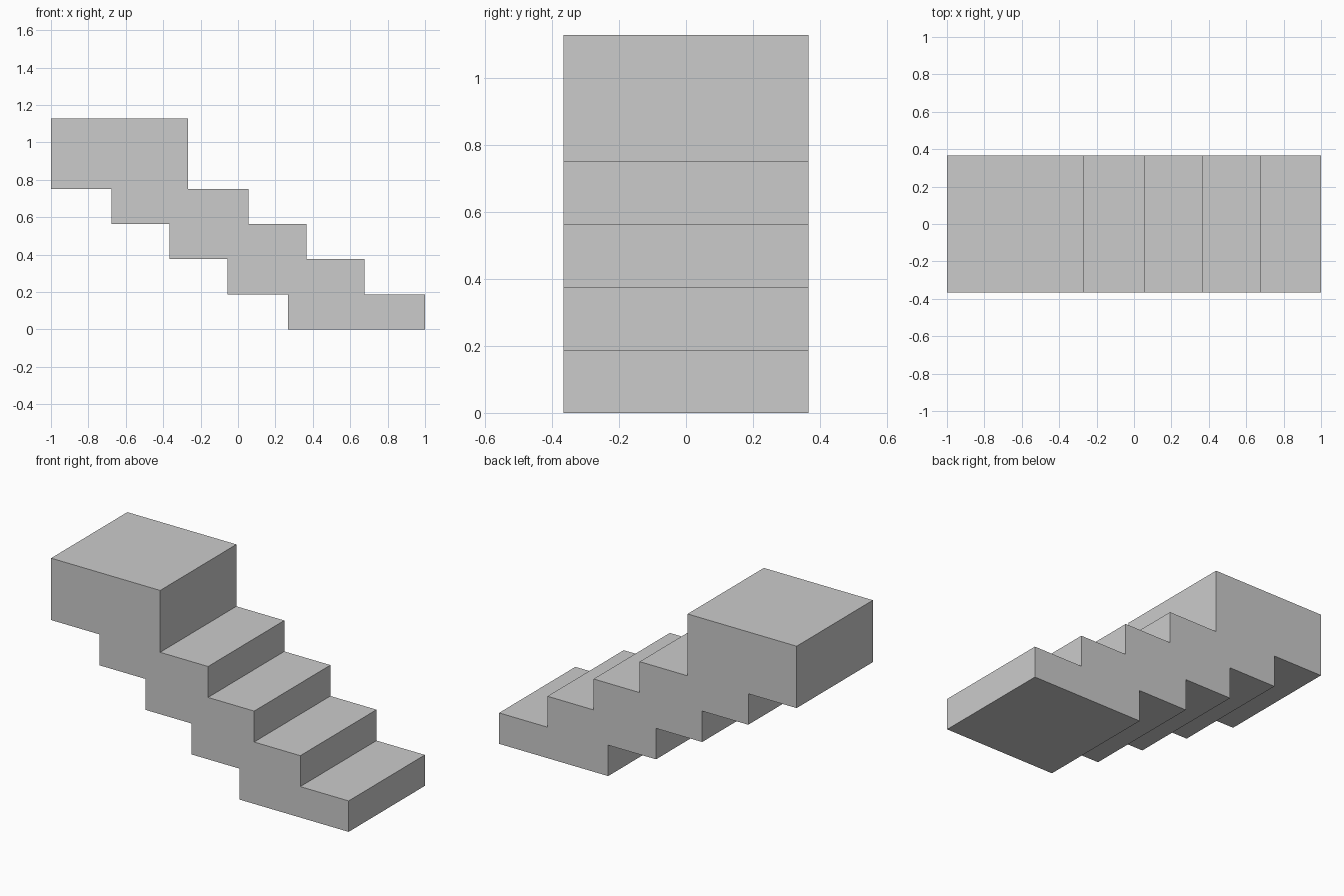
import bpy
import bmesh

cube = bpy.data.objects.get("Cube")
if cube:
    bpy.data.objects.remove(cube, do_unlink=True)

HALF_WIDTH = 0.366
RISE = 0.188
LANDING = 6 * RISE

# Riser positions from the bottom step up; the underside mirrors them
risers = [1.0, 0.675, 0.365, 0.055, -0.267]
last = len(risers) - 1

# Stepped side profile: up the treads to the landing, then down the soffits
profile = []
for i, x in enumerate(risers):
    profile.append((x, i * RISE))
    profile.append((x, LANDING if i == last else (i + 1) * RISE))
for i, x in enumerate(risers):
    level = (last - i) * RISE
    profile.append((-x, LANDING if i == 0 else level + RISE))
    profile.append((-x, level))

# Extrude the profile across the width of the flight
bm = bmesh.new()
side = bm.faces.new([bm.verts.new((x, -HALF_WIDTH, z)) for x, z in profile])
extruded = bmesh.ops.extrude_face_region(bm, geom=[side], use_keep_orig=True)
moved = [g for g in extruded["geom"] if isinstance(g, bmesh.types.BMVert)]
bmesh.ops.translate(bm, verts=moved, vec=(0, 2 * HALF_WIDTH, 0))
bmesh.ops.recalc_face_normals(bm, faces=bm.faces[:])
mesh = bpy.data.meshes.new("stair_flight")
bm.to_mesh(mesh)
bm.free()

# Plain light grey finish
grey = bpy.data.materials.new("light_grey")
grey.use_nodes = True
colour = (0.6, 0.6, 0.6, 1.0)
grey.diffuse_color = colour
grey.node_tree.nodes["Principled BSDF"].inputs["Base Color"].default_value = colour
mesh.materials.append(grey)

stairs = bpy.data.objects.new("stair_flight", mesh)
bpy.context.collection.objects.link(stairs)
